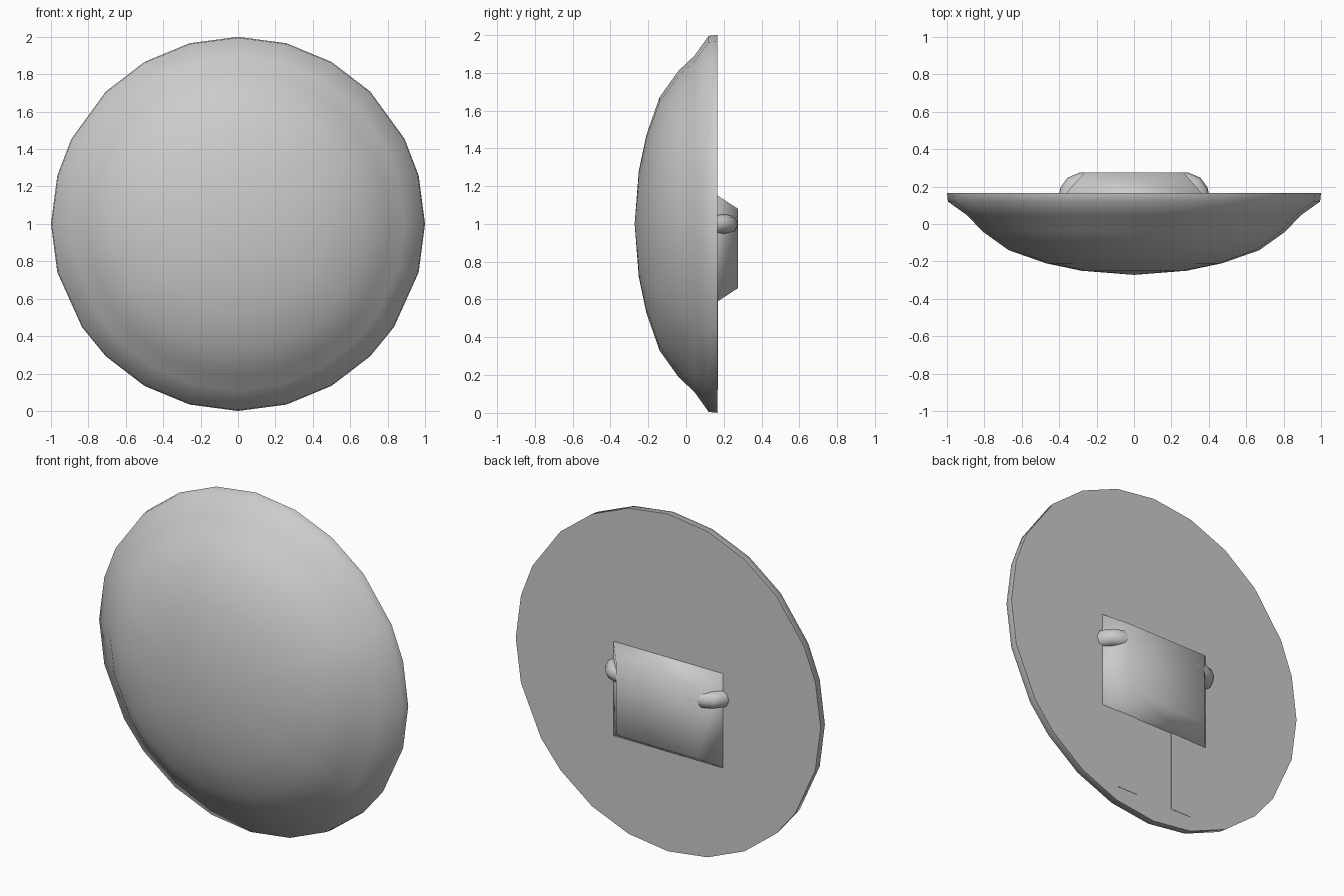
import bpy, bmesh, math
from mathutils import Vector

if "Cube" in bpy.data.objects:
    bpy.data.objects.remove(bpy.data.objects["Cube"])

BACK = 0.167


def finish(name, bm, angle=None):
    bmesh.ops.recalc_face_normals(bm, faces=bm.faces)
    me = bpy.data.meshes.new(name)
    bm.to_mesh(me)
    bm.free()
    ob = bpy.data.objects.new(name, me)
    bpy.context.collection.objects.link(ob)
    if angle:
        bpy.ops.object.select_all(action='DESELECT')
        ob.select_set(True)
        bpy.context.view_layer.objects.active = ob
        bpy.ops.object.shade_smooth_by_angle(angle=math.radians(angle))
    return ob


def loft(bm, rings, cap_start=True, cap_end=True):
    loops = [[bm.verts.new(p) for p in r] for r in rings]
    n = len(loops[0])
    for a, b in zip(loops, loops[1:]):
        for i in range(n):
            j = (i + 1) % n
            bm.faces.new((a[i], a[j], b[j], b[i]))
    if cap_start:
        bm.faces.new(loops[0])
    if cap_end:
        bm.faces.new(loops[-1])
    return loops


# Domed shield disc: (radius, y) profile turned around the y axis
profile = [(1.0, BACK), (0.995, 0.12), (0.89, 0.045), (0.81, -0.04),
           (0.67, -0.14), (0.47, -0.21), (0.28, -0.25)]
angles = []
for k in range(24):
    d = k * 15
    # two side corners sit slightly lower than regular
    d += {30: -3, 150: 3, 210: 3.5, 330: -3.5}.get(d, 0)
    angles.append(math.radians(d))
bm = bmesh.new()
rings = [[(r * math.cos(a), y, 1 + r * math.sin(a)) for a in angles] for r, y in profile]
loops = loft(bm, rings, cap_end=False)
tip = bm.verts.new((0, -0.272, 1))
for i in range(24):
    bm.faces.new((loops[-1][i], loops[-1][(i + 1) % 24], tip))
finish("shield_disc", bm, 60)

# Tapered block on the back
bm = bmesh.new()


def rect(x, y, z0, z1):
    return [(-x, y, z0), (x, y, z0), (x, y, z1), (-x, y, z1)]


loft(bm, [rect(0.36, BACK - 0.01, 0.59, 1.15), rect(0.36, BACK, 0.59, 1.15),
          rect(0.265, 0.275, 0.66, 1.08)])
finish("back_block", bm, 70)

# Curved side grips and flat straps, mirrored left and right
for side, label in ((1, "left"), (-1, "right")):
    bm = bmesh.new()
    rings = []
    path = [(0.352, 0.15, 0), (0.345, 0.182, 15), (0.32, 0.212, 45),
            (0.28, 0.226, 75), (0.2, 0.226, 90)]
    for x, y, d in path:
        c, s = math.cos(math.radians(d)), math.sin(math.radians(d))
        rings.append([(side * (x + 0.05 * math.cos(t) * c), y + 0.05 * math.cos(t) * s,
                       1 + 0.05 * math.sin(t))
                      for t in (k * math.pi / 4 for k in range(8))])
    loft(bm, rings)
    finish("side_grip_" + label, bm, 60)

    bm = bmesh.new()
    bmesh.ops.create_cube(bm, size=1)
    for v in bm.verts:
        v.co = Vector((side * 0.187 + v.co.x * 0.132, BACK - 0.004 + v.co.y * 0.012,
                       0.37 + v.co.z * 0.5))
    finish("strap_" + label, bm)
